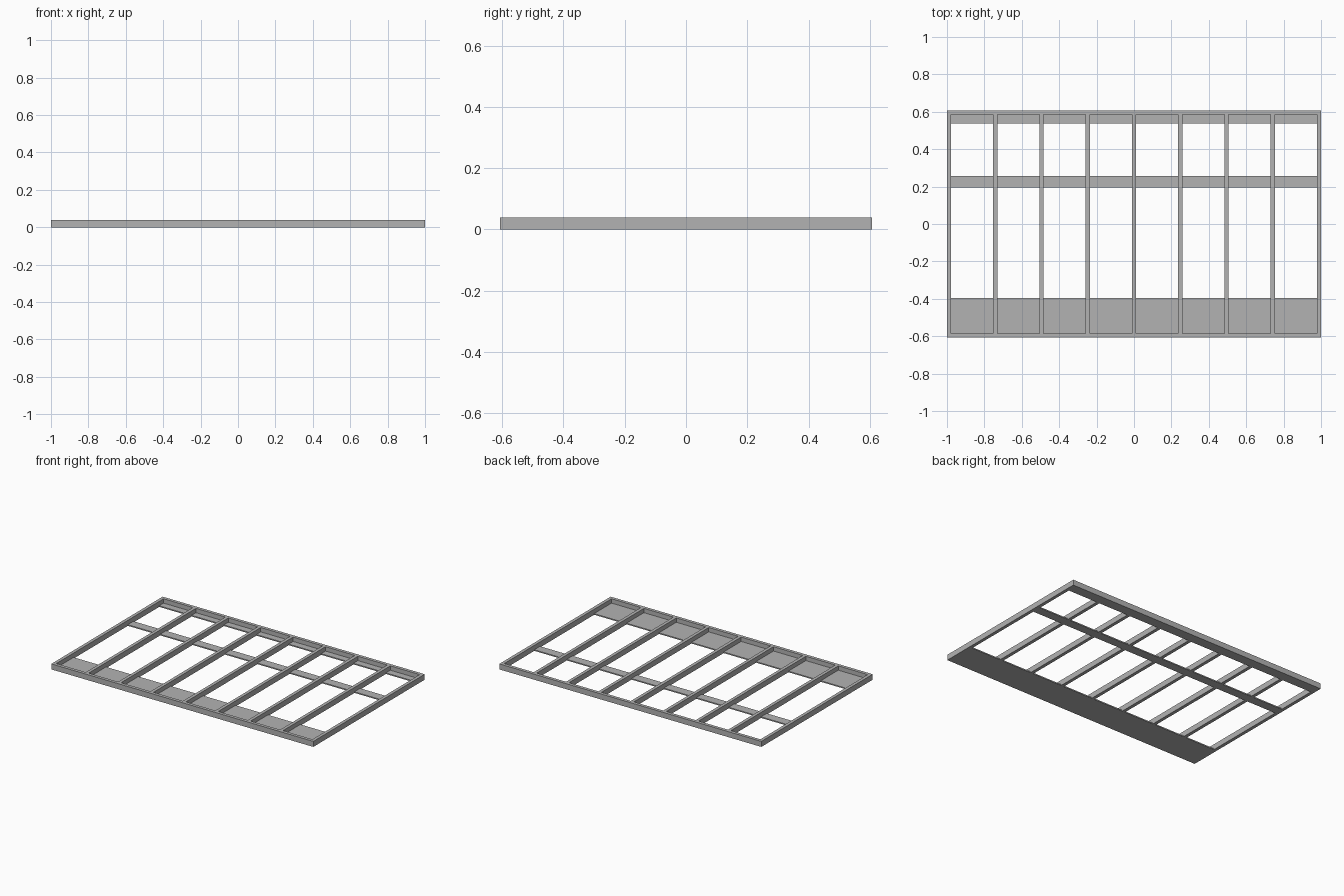
import bpy

cube = bpy.data.objects.get("Cube")
if cube:
    bpy.data.objects.remove(cube, do_unlink=True)

# Overall sizes
W, D, H = 2.0, 1.214, 0.038
BEAM = 0.0225
BOARD = 0.008
BAYS = 8

grey = bpy.data.materials.new("plain grey")
grey.use_nodes = True
colour = (0.45, 0.45, 0.45, 1)
grey.diffuse_color = colour
grey.node_tree.nodes["Principled BSDF"].inputs["Base Color"].default_value = colour


def box(name, x0, x1, y0, y1, z0, z1):
    bpy.ops.mesh.primitive_cube_add(
        size=1, location=((x0 + x1) / 2, (y0 + y1) / 2, (z0 + z1) / 2))
    ob = bpy.context.object
    ob.name = name
    ob.scale = (x1 - x0, y1 - y0, z1 - z0)
    bpy.ops.object.transform_apply(location=False, rotation=False, scale=True)
    ob.data.materials.append(grey)
    return ob


inner = D / 2 - BEAM

# Long rails at front and back
box("front_rail", -W / 2, W / 2, -D / 2, -inner, 0, H)
box("back_rail", -W / 2, W / 2, inner, D / 2, 0, H)

# Evenly spaced cross joists, and flush floor boards in each bay
pitch = (W - BEAM) / BAYS
boards = {"front_board": (-inner, -0.395),
          "middle_board": (0.195, 0.257),
          "back_board": (0.537, inner)}
for i in range(BAYS + 1):
    x = -W / 2 + i * pitch
    box(f"joist_{i + 1}", x, x + BEAM, -inner, inner, 0, H)
    if i < BAYS:
        for name, (y0, y1) in boards.items():
            box(f"{name}_{i + 1}", x + BEAM, x + pitch, y0, y1, 0, BOARD)
